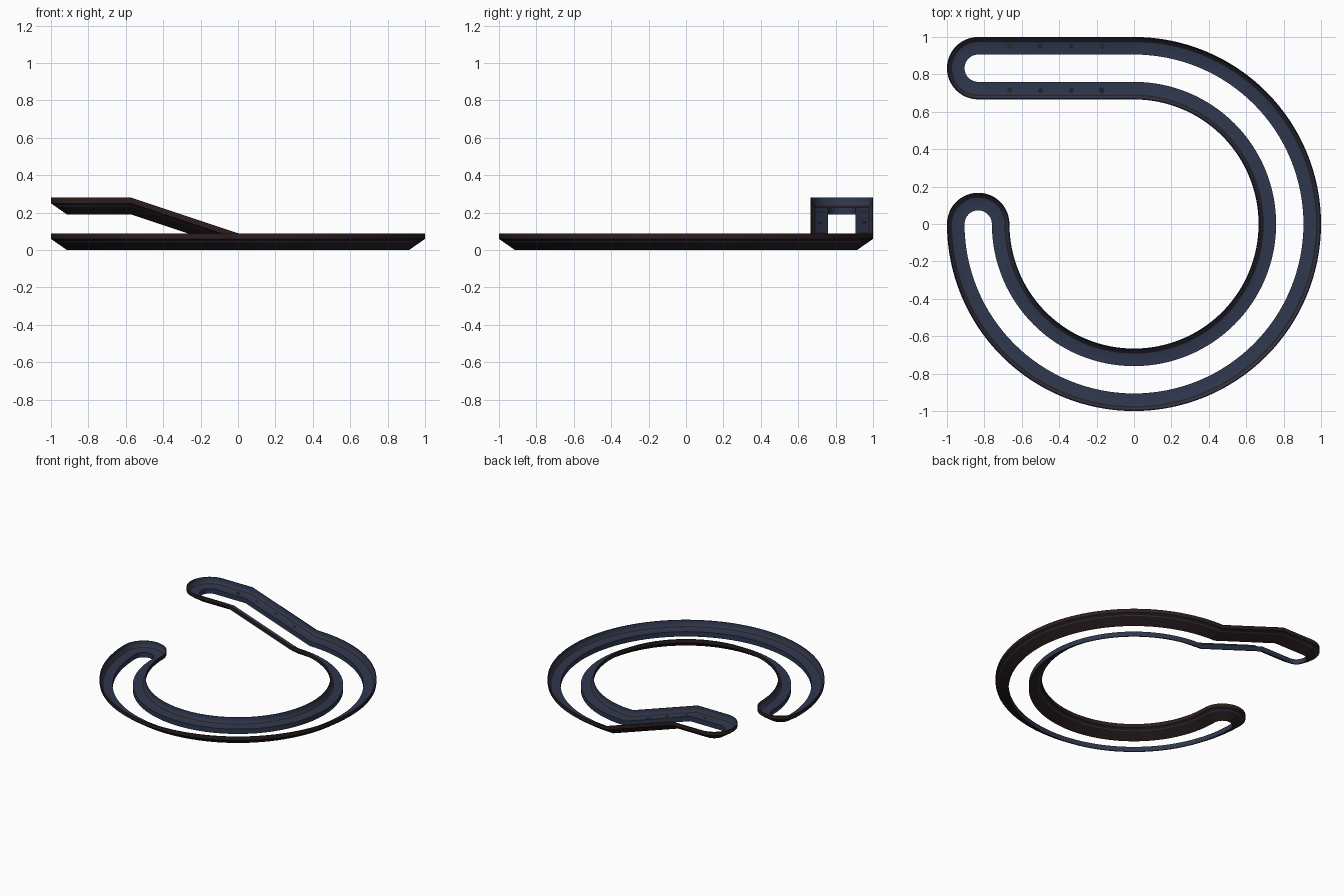
import bpy, bmesh, math
from mathutils import Vector

if "Cube" in bpy.data.objects:
    bpy.data.objects.remove(bpy.data.objects["Cube"])

R = 0.833           # centre-line radius of the ring
RISE, RAMP = 0.19, 0.57
ARC, CAP = 96, 24
FLOOR = 0.038       # height of the channel floor


def material(name, rgb):
    m = bpy.data.materials.new(name)
    m.diffuse_color = (*rgb, 1)
    m.use_nodes = True
    m.node_tree.nodes["Principled BSDF"].inputs["Base Color"].default_value = m.diffuse_color
    return m


navy = material("navy inside", (0.028, 0.038, 0.074))
brown = material("dark brown outside", (0.024, 0.0135, 0.014))
green = material("dark green", (0.012, 0.026, 0.026))


def height(x):
    return RISE * min(1, max(0, -x / RAMP))


# Loop stations: centre x, y, outward normal angle, lift
stations = []
arc = [math.radians(180 + 270 * i / ARC) for i in range(ARC + 1)]
for a in arc:                                             # outer ring channel
    stations.append((R * math.cos(a), R * math.sin(a), a, 0))
stations.append((-RAMP, R, math.pi / 2, RISE))            # outer ramp channel
for i in range(CAP + 1):                                  # raised end
    stations.append((-R, R, math.pi / 2 + math.pi * i / CAP, RISE))
stations.append((-RAMP, R, -math.pi / 2, RISE))           # inner ramp channel
for a in reversed(arc):                                   # inner ring channel
    stations.append((R * math.cos(a), R * math.sin(a), a + math.pi, 0))
for i in range(1, CAP):                                   # low end
    stations.append((-R, 0, math.pi * i / CAP, 0))

# Channel section (offset from centre line, z): the first three edges are the
# outside, then the inner lip, the flat floor and the curved rim wall
profile = [(0.167, 0.09), (0.167, 0.06), (0.081, 0), (0.073, 0),
           (0.073, FLOOR), (0.13, FLOOR), (0.145, 0.043), (0.155, 0.054),
           (0.161, 0.07), (0.163, 0.09)]

bm = bmesh.new()
rings = [[bm.verts.new((x + d * math.cos(a), y + d * math.sin(a), z + lift))
          for d, z in profile] for x, y, a, lift in stations]
n = len(profile)
for k, r0 in enumerate(rings):
    r1 = rings[(k + 1) % len(rings)]
    for j in range(n):
        f = bm.faces.new((r0[j], r0[(j + 1) % n], r1[(j + 1) % n], r1[j]))
        f.material_index = 1 if j < 3 else 0
bmesh.ops.recalc_face_normals(bm, faces=bm.faces)
mesh = bpy.data.meshes.new("track_channel")
bm.to_mesh(mesh)
bm.free()
mesh.materials.append(navy)
mesh.materials.append(brown)
track = bpy.data.objects.new("track_channel", mesh)
bpy.context.collection.objects.link(track)
bpy.context.view_layer.objects.active = track
track.select_set(True)
bpy.ops.object.shade_smooth_by_angle(angle=math.radians(29))

# Faint flat studs along both floors of the ramp
for side in (-1, 1):
    for i in range(4):
        x = -0.17 - 0.165 * i
        normal = Vector((RISE / RAMP if x > -RAMP else 0, 0, 1))
        bpy.ops.mesh.primitive_cylinder_add(
            vertices=12, radius=0.014, depth=0.002,
            location=(x, R + side * 0.118, height(x) + FLOOR),
            rotation=normal.to_track_quat('Z', 'Y').to_euler())
        stud = bpy.context.object
        stud.name = "ramp_stud"
        stud.data.materials.append(green)
